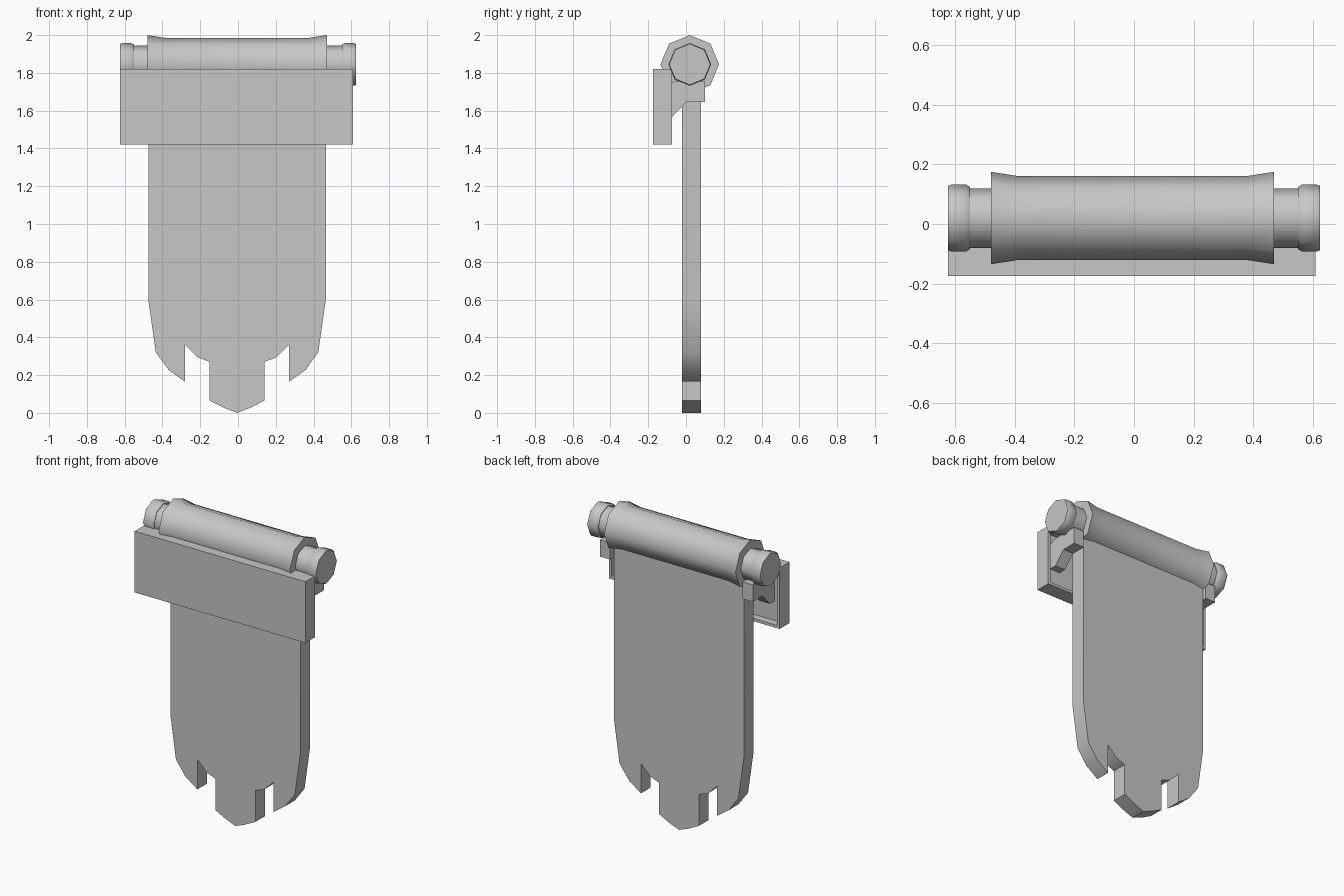
import bpy, bmesh, math

cube = bpy.data.objects.get("Cube")
if cube:
    bpy.data.objects.remove(cube, do_unlink=True)

GREY = (0.57, 0.57, 0.57, 1.0)
grey = bpy.data.materials.new("plain grey")
grey.use_nodes = True
grey.diffuse_color = GREY
grey.node_tree.nodes["Principled BSDF"].inputs["Base Color"].default_value = GREY

ROD_Y, ROD_Z = 0.02, 1.845   # axis of the hanging rod
MID_X = -0.005               # centre line of the cloth


def finish(name, bm, angle=50):
    """Turn a bmesh into a named, shaded object."""
    bmesh.ops.recalc_face_normals(bm, faces=bm.faces)
    mesh = bpy.data.meshes.new(name)
    bm.to_mesh(mesh)
    bm.free()
    mesh.materials.append(grey)
    obj = bpy.data.objects.new(name, mesh)
    bpy.context.collection.objects.link(obj)
    bpy.ops.object.select_all(action='DESELECT')
    obj.select_set(True)
    bpy.context.view_layer.objects.active = obj
    bpy.ops.object.shade_smooth_by_angle(angle=math.radians(angle))
    return obj


def lathe_x(name, stations, sides=8):
    """Eight-sided solid along x from (x, radius) stations."""
    bm = bmesh.new()
    rings = []
    for x, r in stations:
        rings.append([bm.verts.new((x, ROD_Y + r * math.sin(math.tau * i / sides),
                                    ROD_Z + r * math.cos(math.tau * i / sides)))
                      for i in range(sides)])
    for a, b in zip(rings, rings[1:]):
        for i in range(sides):
            j = (i + 1) % sides
            bm.faces.new((a[i], a[j], b[j], b[i]))
    bm.faces.new(rings[0])
    bm.faces.new(rings[-1])
    return finish(name, bm)


def extrude_outline(name, points, vector, angle=35):
    """Prism from a closed 3D outline pushed along a vector."""
    bm = bmesh.new()
    face = bm.faces.new([bm.verts.new(p) for p in points])
    geom = bmesh.ops.extrude_face_region(bm, geom=[face])["geom"]
    bmesh.ops.translate(bm, vec=vector,
                        verts=[g for g in geom if isinstance(g, bmesh.types.BMVert)])
    return finish(name, bm, angle)


# Hanging cloth with two notches and a pointed centre tail
half = [(0.47, 1.80), (0.47, 0.60), (0.43, 0.32), (0.36, 0.225), (0.275, 0.165),
        (0.275, 0.36), (0.21, 0.295), (0.145, 0.27), (0.145, 0.065), (0.07, 0.027)]
outline = half + [(0, 0)] + [(-x, z) for x, z in reversed(half)]
extrude_outline("banner_cloth", [(x + MID_X, -0.02, z) for x, z in outline], (0, 0.1, 0))

# Rolled cloth, flared at both ends
lathe_x("cloth_roll", [(-0.48, 0.155), (-0.39, 0.141), (0.38, 0.141), (0.47, 0.155)])

# Rod ends, knobs and brackets on both sides
bracket = [(0.10, 1.755), (0.10, 1.645), (0.0, 1.645), (-0.075, 1.565),
           (-0.13, 1.565), (-0.13, 1.735), (-0.06, 1.755)]
for side, s in (("left", 1), ("right", -1)):
    lathe_x(side + "_rod_end", [(s * 0.45, 0.10), (s * 0.565, 0.10)])
    lathe_x(side + "_knob", [(s * 0.55, 0.104), (s * 0.565, 0.113),
                             (s * 0.612, 0.113), (s * 0.625, 0.108)])
    extrude_outline(side + "_bracket", [(s * 0.478, y, z) for y, z in bracket],
                    (s * 0.075, 0, 0))

# Front board with a hollow back
bm = bmesh.new()
bmesh.ops.create_cube(bm, size=1)
for v in bm.verts:
    v.co = (v.co.x * 1.235 - 0.0075, v.co.y * 0.10 - 0.125, v.co.z * 0.40 + 1.62)
bm.normal_update()
back = max(bm.faces, key=lambda f: f.normal.y)
bmesh.ops.inset_region(bm, faces=[back], thickness=0.025)
inner = bmesh.ops.extrude_face_region(bm, geom=[back])["geom"]
bmesh.ops.translate(bm, vec=(0, -0.05, 0),
                    verts=[g for g in inner if isinstance(g, bmesh.types.BMVert)])
if back.is_valid:
    bmesh.ops.delete(bm, geom=[back], context='FACES_ONLY')
board = finish("front_board", bm, 35)
